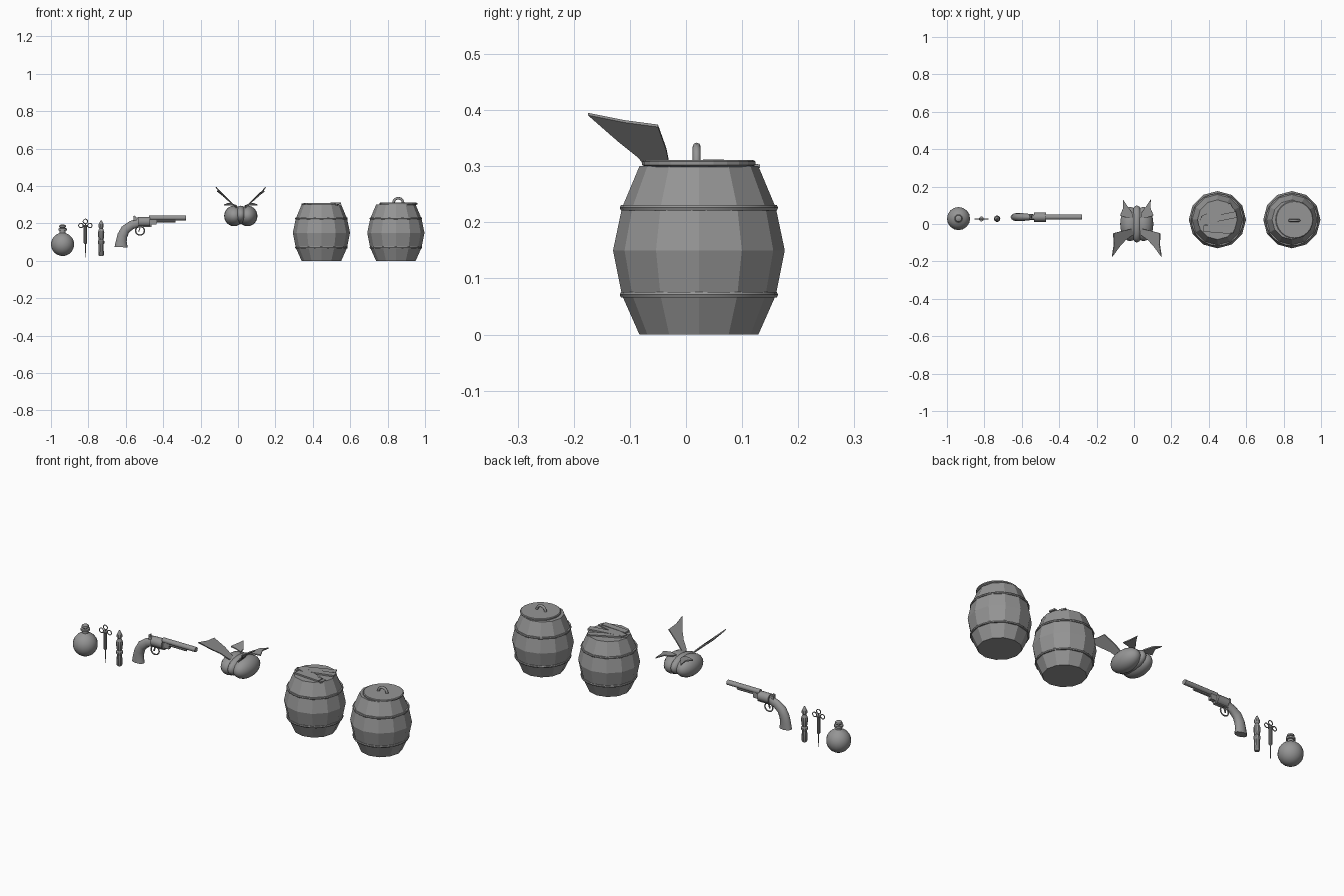
import bpy, bmesh, math
from mathutils import Vector, Matrix

old = bpy.data.objects.get("Cube")
if old:
    bpy.data.objects.remove(old, do_unlink=True)

GREY = (0.3, 0.3, 0.3, 1)
mat = bpy.data.materials.new("plain_grey")
mat.use_nodes = True
mat.diffuse_color = GREY
mat.node_tree.nodes["Principled BSDF"].inputs["Base Color"].default_value = GREY


def finish(name, bm, smooth=None):
    """Turn a bmesh into a named object, smooth below an angle in degrees."""
    bmesh.ops.recalc_face_normals(bm, faces=bm.faces)
    me = bpy.data.meshes.new(name)
    bm.to_mesh(me)
    bm.free()
    me.materials.append(mat)
    ob = bpy.data.objects.new(name, me)
    bpy.context.collection.objects.link(ob)
    if smooth:
        bpy.ops.object.select_all(action='DESELECT')
        ob.select_set(True)
        bpy.context.view_layer.objects.active = ob
        bpy.ops.object.shade_smooth_by_angle(angle=math.radians(smooth))
    return ob


def loft(name, rings, smooth=None):
    """Skin closed rings of points and cap both ends."""
    bm = bmesh.new()
    loops = [[bm.verts.new(p) for p in ring] for ring in rings]
    n = len(loops[0])
    for a, b in zip(loops, loops[1:]):
        for i in range(n):
            j = (i + 1) % n
            bm.faces.new((a[i], a[j], b[j], b[i]))
    bm.faces.new(loops[0][::-1])
    bm.faces.new(loops[-1])
    return finish(name, bm, smooth)


def circle(n):
    return [(math.cos(math.tau * i / n), math.sin(math.tau * i / n)) for i in range(n)]


def lathe(name, profile, loc, n=12, smooth=None):
    """Turn (radius, height) pairs about a vertical axis."""
    x, y, z = loc
    return loft(name, [[(x + r * c, y + r * s, z + h) for c, s in circle(n)]
                       for r, h in profile], smooth)


def rod(name, x0, x1, y, z, ry, rz, n=12, smooth=40):
    """Bar along x with an oval section."""
    return loft(name, [[(x, y + ry * c, z + rz * s) for c, s in circle(n)]
                       for x in (x0, x1)], smooth)


def tube(name, points, r, closed=False):
    """Round tube along a path."""
    cu = bpy.data.curves.new(name, 'CURVE')
    cu.dimensions = '3D'
    cu.bevel_depth = r
    cu.bevel_resolution = 2
    cu.use_fill_caps = True
    sp = cu.splines.new('POLY')
    sp.points.add(len(points) - 1)
    for p, co in zip(sp.points, points):
        p.co = (*co, 1)
    sp.use_cyclic_u = closed
    cu.materials.append(mat)
    ob = bpy.data.objects.new(name, cu)
    bpy.context.collection.objects.link(ob)


def upright_ring(name, x, y, z, rx, rz, r):
    tube(name, [(x + rx * c, y, z + rz * s) for c, s in circle(16)], r, True)


def plate(name, corners, thick):
    """Flat sheet with thickness."""
    bm = bmesh.new()
    bm.faces.new([bm.verts.new(c) for c in corners])
    ob = finish(name, bm)
    mod = ob.modifiers.new("thickness", 'SOLIDIFY')
    mod.thickness = thick
    mod.offset = 0


def box(name, loc, size, turn=0, tilt=0):
    bm = bmesh.new()
    bmesh.ops.create_cube(bm, size=1, matrix=Matrix.Translation(loc)
                          @ Matrix.Rotation(turn, 4, 'Z') @ Matrix.Rotation(tilt, 4, 'Y')
                          @ Matrix.Diagonal((*size, 1)))
    finish(name, bm)


# Barrels with hoops
DEPTH = 0.023
STAVES = [(0.106, 0), (0.137, 0.07), (0.153, 0.15), (0.137, 0.226), (0.106, 0.3)]
HOOP = [(0.13, -0.005), (0.139, -0.005), (0.141, 0), (0.139, 0.005), (0.13, 0.005)]
for label, x in (("broken", 0.446), ("lidded", 0.844)):
    lathe(label + "_barrel", STAVES, (x, DEPTH, 0))
    for spot, z in (("lower", 0.071), ("upper", 0.226)):
        lathe(f"{label}_barrel_{spot}_hoop", HOOP, (x, DEPTH, z), 24, 30)

# Lid and arched handle
lathe("lid", [(0.095, 0), (0.101, 0.003), (0.101, 0.009), (0.097, 0.012)],
      (0.858, DEPTH, 0.299), 24)
tube("lid_handle", [(0.857 + 0.026 * c, 0.019, 0.309 + 0.026 * s)
                    for c, s in circle(16)[:9]], 0.007)

# Broken boards over the other barrel
for i, (y, turn, tilt, size) in enumerate([(0.062, 0.42, 0.02, 0.17), (0.03, 0.2, -0.03, 0.21),
                                           (-0.005, -0.3, 0.03, 0.19), (-0.03, -0.08, 0, 0.15)]):
    box(f"broken_board_{i + 1}", (0.445, y, 0.303 + 0.002 * (i % 2)),
        (size, 0.034, 0.008), turn, tilt)

# Winged fruit: lobed body and two pairs of leaves
MID = 0.015
for side, sx in (("right", -1), ("left", 1)):
    bm = bmesh.new()
    bmesh.ops.create_uvsphere(bm, u_segments=20, v_segments=12, radius=1,
                              matrix=Matrix.Translation((MID + sx * 0.036, 0, 0.24))
                              @ Matrix.Diagonal((0.053, 0.092, 0.055, 1)))
    finish(side + "_fruit_lobe", bm, 60)
    front = [(0.02, -0.025, 0.28), (0.07, -0.035, 0.33), (0.125, -0.05, 0.372),
             (0.122, -0.11, 0.38), (0.132, -0.175, 0.393), (0.092, -0.12, 0.345),
             (0.06, -0.085, 0.317), (0.025, -0.06, 0.285)]
    back = [(0.02, 0.03, 0.292), (0.055, 0.035, 0.3), (0.09, 0.045, 0.298),
            (0.073, 0.085, 0.305), (0.075, 0.132, 0.3), (0.05, 0.095, 0.305),
            (0.025, 0.06, 0.295)]
    for label, shape in (("front", front), ("back", back)):
        plate(f"{side}_{label}_leaf", [(MID + sx * x, y, z) for x, y, z in shape], 0.006)
bm = bmesh.new()
bmesh.ops.create_uvsphere(bm, u_segments=16, v_segments=10, radius=1,
                          matrix=Matrix.Translation((MID, 0.0, 0.245))
                          @ Matrix.Diagonal((0.035, 0.1, 0.05, 1)))
finish("fruit_core", bm, 60)

# Revolver
GY = 0.037
rod("gun_barrel", -0.475, -0.277, GY, 0.23, 0.0135, 0.013)
rod("loading_rod", -0.475, -0.335, GY, 0.212, 0.007, 0.006, 8)
rod("gun_cylinder", -0.535, -0.47, GY, 0.209, 0.025, 0.026)
box("gun_frame", (-0.51, GY, 0.206), (0.095, 0.02, 0.05))
box("barrel_block", (-0.455, GY, 0.214), (0.04, 0.02, 0.042))
box("hammer", (-0.55, GY, 0.228), (0.012, 0.01, 0.026), 0, -0.5)
box("trigger", (-0.527, GY, 0.168), (0.005, 0.007, 0.026), 0, 0.3)
upright_ring("trigger_guard", -0.524, GY, 0.161, 0.024, 0.023, 0.0035)
GRIP = [(-0.53, 0.204, 0.024, 0.014), (-0.57, 0.191, 0.023, 0.018),
        (-0.602, 0.167, 0.025, 0.022), (-0.618, 0.135, 0.027, 0.022),
        (-0.624, 0.105, 0.029, 0.021), (-0.625, 0.073, 0.035, 0.022)]
rings = []
for i, (x, z, wide, thick) in enumerate(GRIP):
    a, b = GRIP[max(i - 1, 0)], GRIP[min(i + 1, len(GRIP) - 1)]
    d = Vector((b[0] - a[0], b[1] - a[1])).normalized()
    rings.append([(x - d.y * wide * c, GY + thick * s, z + d.x * wide * c) for c, s in circle(12)])
loft("gun_grip", rings, 50)

# Slim carved vial
lathe("slim_vial", [(0.012, 0), (0.015, 0.006), (0.013, 0.06), (0.017, 0.066), (0.017, 0.078),
                    (0.013, 0.084), (0.016, 0.105), (0.017, 0.125), (0.012, 0.142),
                    (0.009, 0.147), (0.014, 0.155), (0.014, 0.166), (0.008, 0.18),
                    (0.003, 0.19)], (-0.732, 0.028, 0.027), 10, 30)

# Syringe with finger rings
SX, SY = -0.816, 0.027
lathe("syringe_barrel", [(0.004, 0.09), (0.009, 0.095), (0.009, 0.18), (0.013, 0.183),
                         (0.013, 0.19), (0.003, 0.191), (0.003, 0.2)], (SX, SY, 0), 10, 30)
lathe("needle", [(0.0015, 0.018), (0.003, 0.095)], (SX, SY, 0), 6)
for name, dx, z in (("right", -0.024, 0.189), ("left", 0.024, 0.189), ("top", 0, 0.211)):
    upright_ring(name + "_finger_ring", SX + dx, SY, z, 0.012, 0.012, 0.0025)

# Round flask with collar and stopper
ball = [(0.062 * math.cos(a), 0.088 + 0.062 * math.sin(a))
        for a in [math.radians(d) for d in range(-80, 71, 15)]]
lathe("round_flask", ball + [(0.016, 0.15), (0.016, 0.161), (0.023, 0.163), (0.023, 0.173),
                             (0.014, 0.175)], (-0.938, 0.029, 0), 16, 30)
lathe("stopper", [(0.012, 0.17), (0.013, 0.177), (0.019, 0.181), (0.017, 0.19), (0.008, 0.195)],
      (-0.938, 0.029, 0), 12, 30)
